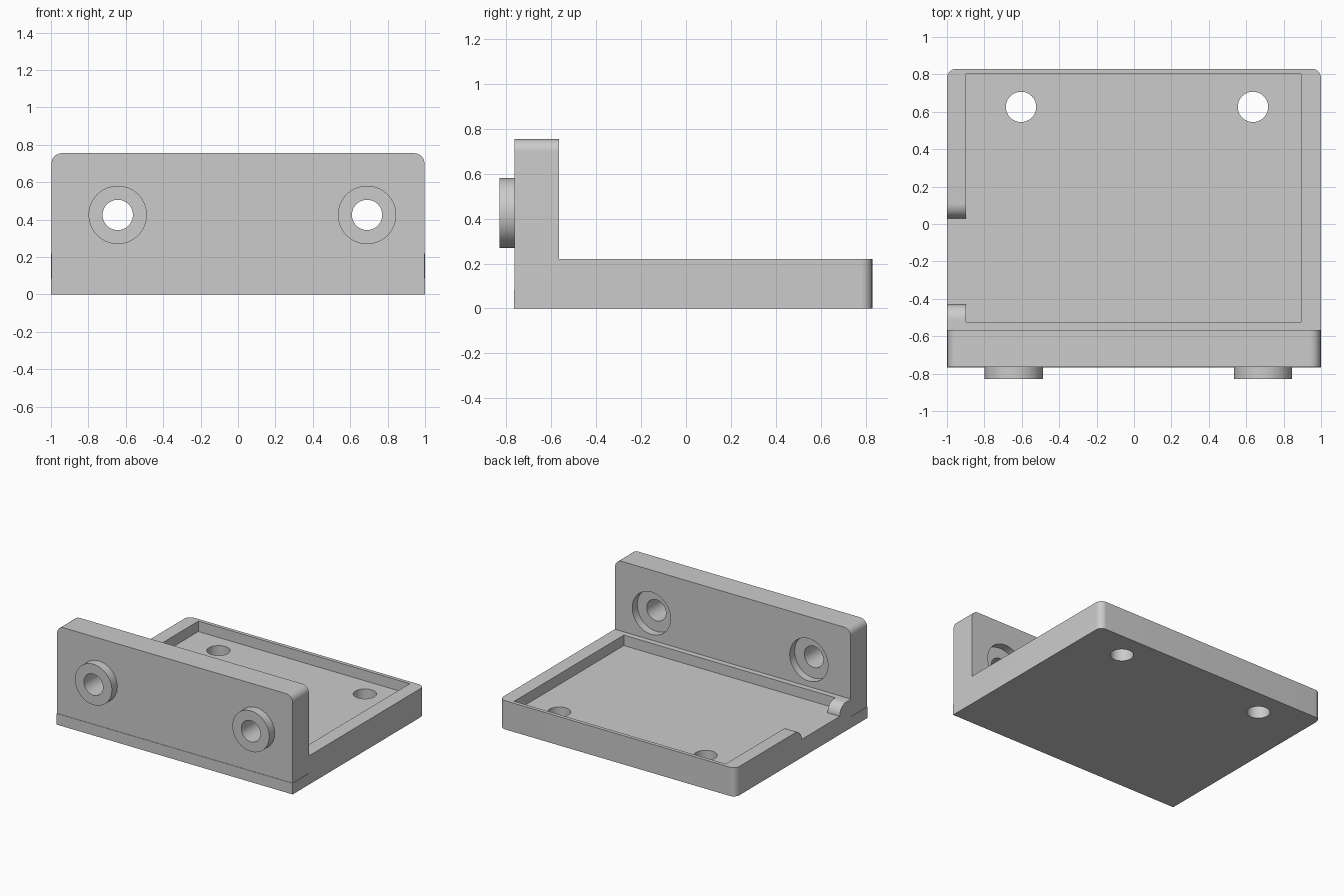
import bpy
import bmesh
from math import cos, sin, radians
from mathutils import Vector

default = bpy.data.objects.get("Cube")
if default:
    bpy.data.objects.remove(default, do_unlink=True)

grey = bpy.data.materials.new("plain grey")
grey.use_nodes = True
grey.diffuse_color = (0.6, 0.6, 0.6, 1)
grey.node_tree.nodes["Principled BSDF"].inputs["Base Color"].default_value = (0.6, 0.6, 0.6, 1)

TOP, FLOOR = 0.22, 0.14           # rim height and tray floor
FRONT, WALL_BACK, BACK = -0.764, -0.567, 0.83
STEP = 0.003                      # hairline step around the wall
SEAM = 0.085


def arc(cx, cy, r, a0, a1, n=12):
    angles = [radians(a0 + (a1 - a0) * i / n) for i in range(n + 1)]
    return [(cx + r * cos(a), cy + r * sin(a)) for a in angles]


def prism(name, outline, axis, lo, hi):
    """Extrude a 2D outline along x, y or z."""
    place = {"x": lambda a, b, d: (d, a, b),
             "y": lambda a, b, d: (a, d, b),
             "z": lambda a, b, d: (a, b, d)}[axis]
    bm = bmesh.new()
    face = bm.faces.new([bm.verts.new(place(a, b, lo)) for a, b in outline])
    ext = bmesh.ops.extrude_face_region(bm, geom=[face])
    verts = [v for v in ext["geom"] if isinstance(v, bmesh.types.BMVert)]
    bmesh.ops.translate(bm, verts=verts, vec=Vector(place(0, 0, hi - lo)))
    bmesh.ops.recalc_face_normals(bm, faces=bm.faces)
    mesh = bpy.data.meshes.new(name)
    bm.to_mesh(mesh)
    bm.free()
    mesh.materials.append(grey)
    obj = bpy.data.objects.new(name, mesh)
    bpy.context.collection.objects.link(obj)
    return obj


def rect(a0, a1, b0, b1):
    return [(a0, b0), (a1, b0), (a1, b1), (a0, b1)]


def circle(cx, cy, r):
    return arc(cx, cy, r, 0, 360, 64)[:-1]


def cut(target, cutter):
    mod = target.modifiers.new("cut", "BOOLEAN")
    mod.operation = "DIFFERENCE"
    mod.solver = "EXACT"
    mod.object = cutter
    bpy.context.view_layer.objects.active = target
    bpy.ops.object.modifier_apply(modifier=mod.name)
    bpy.data.objects.remove(cutter, do_unlink=True)


def rounded_top(half, low, high, r):
    """Outline with two square lower corners and two rounded upper ones."""
    return ([(-half, low), (half, low)]
            + arc(half - r, high - r, r, 0, 90)
            + arc(r - half, high - r, r, 90, 180))


# Tray base with rounded back corners, recessed where the wall sits
base = prism("tray_base", rounded_top(1, FRONT - STEP, BACK, 0.05), "z", 0, TOP)
cut(base, prism("wall_seat", rect(-1.2, 1.2, -1, WALL_BACK), "z", SEAM, 0.5))
cut(base, prism("pocket", rect(-0.897, 0.893, -0.524, 0.802), "z", FLOOR, 0.5))

# Rim opening with rounded shoulders
r = TOP - FLOOR
opening = ([(-0.43 - r, TOP + 0.1)] + arc(-0.43 - r, FLOOR, r, 90, 0)
           + arc(0.03 + r, FLOOR, r, 180, 90) + [(0.03 + r, TOP + 0.1)])
cut(base, prism("rim_opening", opening, "x", -1.1, -0.897))

# Screw holes in the tray floor
for x in (-0.604, 0.636):
    cut(base, prism("floor_hole", circle(x, 0.626, 0.081), "z", -0.1, 0.5))

# Upright wall with rounded top corners
wall = prism("upright_wall", rounded_top(1 - STEP, SEAM, 0.755, 0.055), "y", FRONT, WALL_BACK)
parts = [base, wall]

# Raised bosses in front, counterbores behind, holes through both
for side, x in (("right", -0.643), ("left", 0.69)):
    z = 0.425
    boss = prism(side + "_boss", circle(x, z, 0.156), "y", -0.83, FRONT + 0.01)
    for part in (boss, wall):
        cut(part, prism("bolt_hole", circle(x, z, 0.081), "y", -1, -0.3))
    cut(wall, prism("counterbore", circle(x, z, 0.162), "y", WALL_BACK - 0.06, -0.3))
    parts.append(boss)

# Smooth the round surfaces, keep edges crisp
bpy.ops.object.select_all(action="DESELECT")
for part in parts:
    part.select_set(True)
bpy.context.view_layer.objects.active = base
bpy.ops.object.shade_smooth_by_angle(angle=radians(30))
